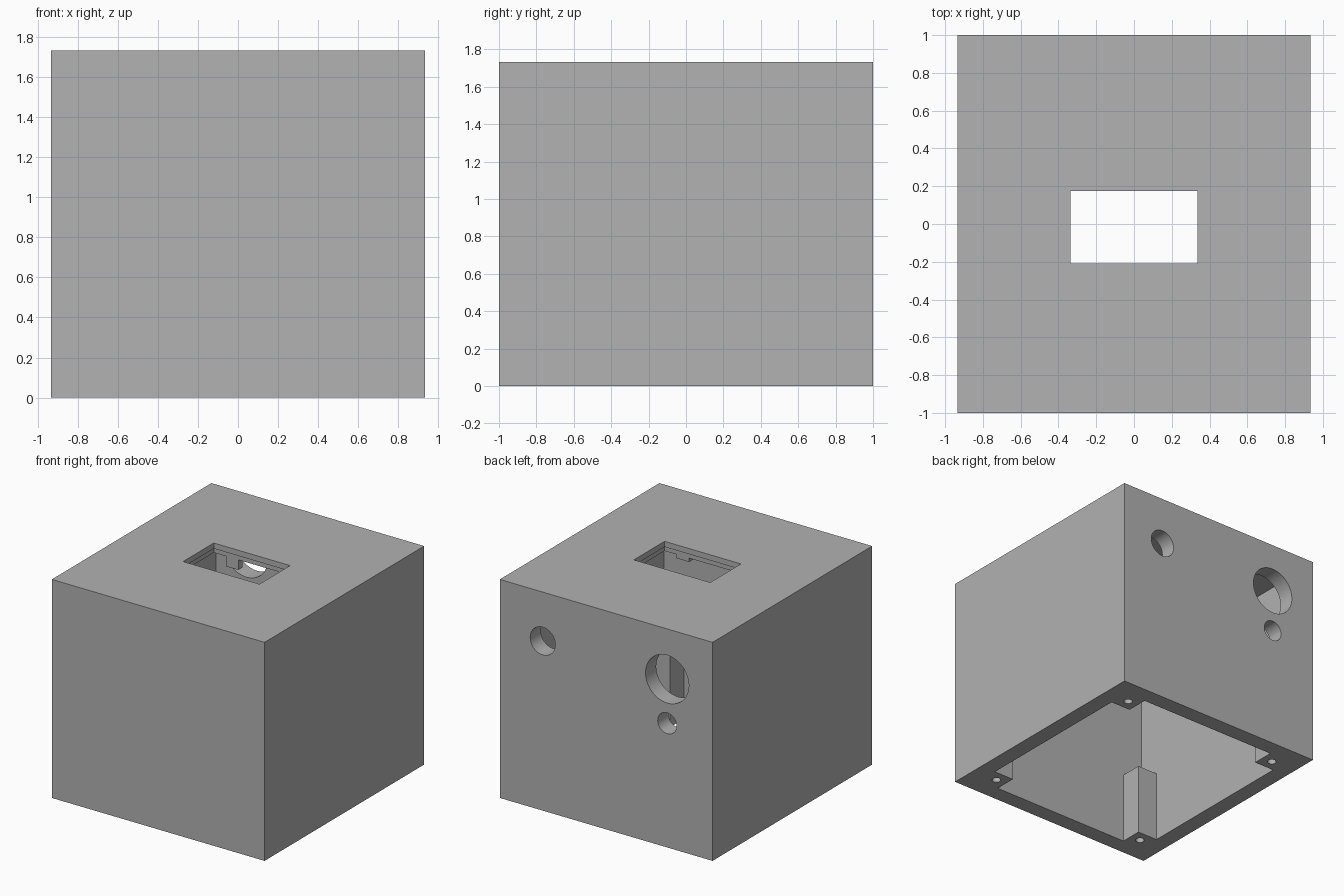
import bpy
from mathutils import Matrix, Vector
import bmesh
from math import pi

if "Cube" in bpy.data.objects:
    bpy.data.objects.remove(bpy.data.objects["Cube"])

MM = 2 / 45                      # design module: the case is 42 x 45 x 39
W, D, H = 42 * MM, 45 * MM, 39 * MM
WALL, POST = 3 * MM, 4 * MM

grey = bpy.data.materials.new("plain_grey")
grey.use_nodes = True
grey.diffuse_color = (0.445, 0.445, 0.445, 1)
grey.node_tree.nodes["Principled BSDF"].inputs["Base Color"].default_value = grey.diffuse_color


def add_object(name, bm):
    mesh = bpy.data.meshes.new(name)
    bm.to_mesh(mesh)
    bm.free()
    mesh.materials.append(grey)
    obj = bpy.data.objects.new(name, mesh)
    bpy.context.collection.objects.link(obj)
    return obj


def box(name, low, high):
    low, high = Vector(low), Vector(high)
    bm = bmesh.new()
    bmesh.ops.create_cube(bm, size=1)
    bmesh.ops.scale(bm, vec=high - low, verts=bm.verts)
    bmesh.ops.translate(bm, vec=(low + high) / 2, verts=bm.verts)
    return add_object(name, bm)


def rod(name, centre, radius, length, axis="Z", sides=48):
    turn = Matrix.Rotation(pi / 2, 4, "X") if axis == "Y" else Matrix()
    bm = bmesh.new()
    bmesh.ops.create_cone(bm, cap_ends=True, segments=sides, radius1=radius, radius2=radius,
                          depth=length, matrix=Matrix.Translation(centre) @ turn)
    return add_object(name, bm)


def combine(body, tool, operation="DIFFERENCE"):
    mod = body.modifiers.new("cut", "BOOLEAN")
    mod.operation, mod.solver, mod.object = operation, "EXACT", tool
    bpy.context.view_layer.objects.active = body
    bpy.ops.object.modifier_apply(modifier=mod.name)
    bpy.data.objects.remove(tool)


# Hollow case, open at the bottom
case = box("case", (-W / 2, -D / 2, 0), (W / 2, D / 2, H))
ix, iy, top = W / 2 - WALL, D / 2 - WALL, H - WALL
combine(case, box("cavity", (-ix, -iy, -0.2), (ix, iy, top)))

# Short screw posts in the four corners, each with a pilot hole
corners = [(sx, sy) for sx in (-1, 1) for sy in (-1, 1)]
for sx, sy in corners:
    xs = sorted((sx * (ix - POST), sx * (ix + WALL / 2)))
    ys = sorted((sy * (iy - POST), sy * (iy + WALL / 2)))
    combine(case, box("post", (xs[0], ys[0], 0), (xs[1], ys[1], 13 * MM)), "UNION")
for sx, sy in corners:
    centre = (sx * (ix - POST / 2), sy * (iy - POST / 2), 0)
    combine(case, rod("pilot_hole", centre, 0.033, 0.8, sides=24))

# Display window in the lid with a wider pocket beneath a thin lip
y0, y1, half = -0.21, 0.175, 0.335
combine(case, box("pocket", (-half - 0.07, y0 - 0.1, top - 0.1), (half + 0.07, y1 + 0.1, H - MM)))
combine(case, box("window", (-half, y0, top - 0.1), (half, y1, H + 0.1)))

# Retaining tabs hanging under the lid beside the pocket
for sx in (-1, 1):
    for edge, direction, drop in ((y0 - 0.1, -1, 0.03), (y1 + 0.1, 1, 0.08)):
        ys = sorted((edge, edge + direction * 0.05))
        xs = sorted((sx * 0.19, sx * 0.3))
        combine(case, box("tab", (xs[0], ys[0], top - drop), (xs[1], ys[1], top + 0.04)), "UNION")

# Round openings in the back wall
for x, z, radius in ((-0.535, 1.335, 0.19), (-0.535, 0.985, 0.083), (0.557, 1.345, 0.11)):
    combine(case, rod("port", (x, D / 2 - WALL / 2, z), radius, 0.3, "Y"))

bpy.ops.object.select_all(action="DESELECT")
case.select_set(True)
bpy.context.view_layer.objects.active = case
bpy.ops.object.shade_smooth_by_angle()
